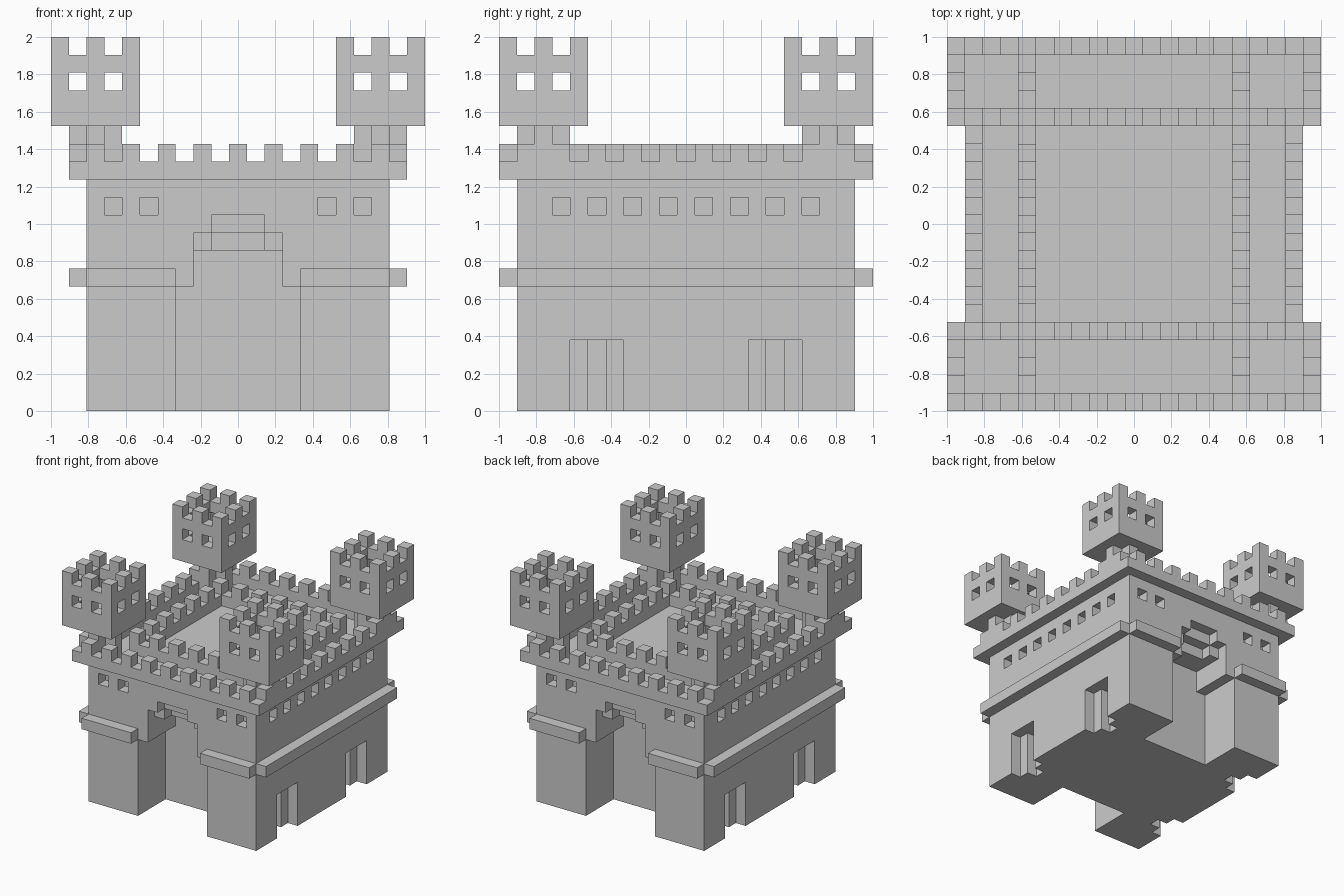
import bpy, bmesh

if "Cube" in bpy.data.objects:
    bpy.data.objects.remove(bpy.data.objects["Cube"])

N = 21                 # castle is laid out on a 21-cell grid
U = 2 / N
parts = {}


def box(x0, x1, y0, y1, z0, z1):
    """Set of grid cells filling a box."""
    return {(i, j, k) for i in range(x0, x1) for j in range(y0, y1) for k in range(z0, z1)}


def mirrored(cells):
    """Repeat cells on the left/right and front/back sides."""
    cells = cells | {(N - 1 - i, j, k) for i, j, k in cells}
    return cells | {(i, N - 1 - j, k) for i, j, k in cells}


# Main keep
keep = box(2, 19, 1, 20, 0, 13)
cuts = set()
# Stepped gate vault, front and back
cuts |= box(7, 14, 1, 5, 0, 7) | box(8, 13, 1, 5, 7, 9)
cuts |= box(8, 13, 1, 2, 9, 10) | box(9, 12, 1, 3, 9, 10) | box(9, 12, 1, 2, 10, 11)
# Stepped side doors
cuts |= box(2, 3, 4, 7, 0, 4) | box(3, 4, 5, 6, 0, 4)
# Blind windows
for i in (3, 5):
    cuts |= box(i, i + 1, 1, 2, 11, 12)
for j in range(3, 10, 2):
    cuts |= box(2, 3, j, j + 1, 11, 12)
parts["keep"] = keep - mirrored(cuts)

# Ledge band around the keep
parts["ledge"] = mirrored(box(2, 7, 0, 1, 7, 8) | box(1, 2, 1, 20, 7, 8))

# Outer and inner parapet rings; the wall walk and courtyard lie lower
parts["outer_parapet"] = box(1, 20, 0, 21, 13, 14) - box(2, 19, 1, 20, 13, 14)
parts["inner_parapet"] = box(4, 17, 4, 17, 13, 14) - box(5, 16, 5, 16, 13, 14)
# Inner rails run on to the outer parapet
parts["inner_parapet"] |= set()

# Battlements on both parapets
outer, inner = set(), set()
for n in range(2, 19, 2):
    outer |= box(n, n + 1, 0, 1, 14, 15)
for n in range(1, 20, 2):
    outer |= box(1, 2, n, n + 1, 14, 15)
for n in range(4, 17, 2):
    inner |= box(n, n + 1, 4, 5, 14, 15) | box(4, 5, n, n + 1, 14, 15)
parts["outer_battlements"] = mirrored(outer)
parts["inner_battlements"] = mirrored(inner)

# Cross-shaped necks under the corner turrets
parts["turret_necks"] = mirrored(box(1, 4, 2, 3, 13, 16) | box(2, 3, 1, 4, 13, 16))

# Open corner turrets with windows
turret = box(0, 5, 0, 5, 16, 20) - box(1, 4, 1, 4, 17, 20)
for n in (1, 3):
    turret -= box(n, n + 1, 0, 5, 18, 19) | box(0, 5, n, n + 1, 18, 19)
parts["turrets"] = mirrored(turret)

# Turret battlements
crown = set()
for i in (0, 2, 4):
    for j in (0, 2, 4):
        if (i, j) != (2, 2):
            crown.add((i, j, 20))
parts["turret_battlements"] = mirrored(crown)

# Turn each part into a mesh made only of its exposed faces
solid = set().union(*parts.values())


def build(name, cells):
    bm = bmesh.new()
    verts = {}

    def vert(p):
        if p not in verts:
            verts[p] = bm.verts.new(((p[0] - N / 2) * U, (p[1] - N / 2) * U, p[2] * U))
        return verts[p]

    for c in sorted(cells):
        for axis in range(3):
            for side in (0, 1):
                n = list(c)
                n[axis] += 2 * side - 1
                if tuple(n) in solid:
                    continue
                a, b = (axis + 1) % 3, (axis + 2) % 3
                quad = []
                for da, db in ((0, 0), (1, 0), (1, 1), (0, 1)):
                    p = list(c)
                    p[axis] += side
                    p[a] += da
                    p[b] += db
                    quad.append(vert(tuple(p)))
                bm.faces.new(quad if side else quad[::-1])
    bmesh.ops.dissolve_limit(bm, angle_limit=0.01, verts=bm.verts[:], edges=bm.edges[:])
    bmesh.ops.triangulate(bm, faces=[f for f in bm.faces if len(f.verts) > 4])
    mesh = bpy.data.meshes.new(name)
    bm.to_mesh(mesh)
    bm.free()
    obj = bpy.data.objects.new(name, mesh)
    bpy.context.collection.objects.link(obj)


for name, cells in parts.items():
    build(name, cells)
